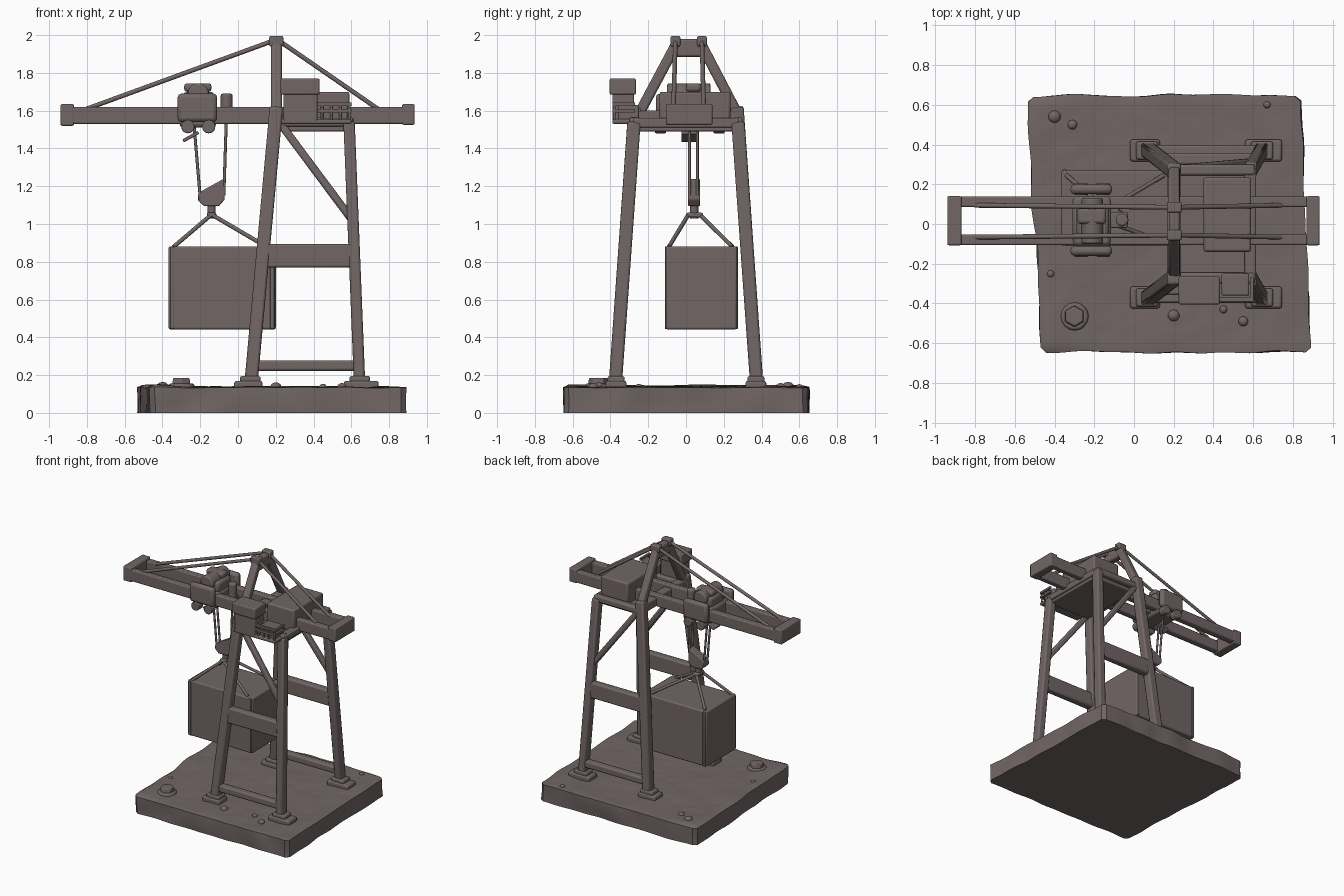
import bpy, bmesh, math
from mathutils import Vector, Matrix, noise

mat = bpy.data.materials.new("weathered brown grey")
mat.diffuse_color = (0.165, 0.132, 0.13, 1)


def finish(name, bm, bevel=0.0):
    bmesh.ops.recalc_face_normals(bm, faces=bm.faces)
    me = bpy.data.meshes.new(name)
    bm.to_mesh(me)
    bm.free()
    ob = bpy.data.objects.new(name, me)
    bpy.context.collection.objects.link(ob)
    me.materials.append(mat)
    if bevel:
        m = ob.modifiers.new("bevel", 'BEVEL')
        m.width, m.segments, m.limit_method = bevel, 2, 'ANGLE'
    bpy.context.view_layer.objects.active = ob
    ob.select_set(True)
    bpy.ops.object.shade_smooth_by_angle(angle=math.radians(35))
    ob.select_set(False)
    return ob


def box(name, x0, x1, y0, y1, z0, z1, bevel=0.008):
    bm = bmesh.new()
    m = Matrix.Translation(((x0 + x1) / 2, (y0 + y1) / 2, (z0 + z1) / 2)) @ \
        Matrix.Diagonal((x1 - x0, y1 - y0, z1 - z0, 1))
    bmesh.ops.create_cube(bm, size=1, matrix=m)
    return finish(name, bm, bevel)


def frame(a, b):
    # matrix whose z runs from a to b, x stays close to the world x (or y)
    d = (b - a).normalized()
    ref = Vector((0, 1, 0)) if abs(d.x) > 0.5 else Vector((1, 0, 0))
    y = d.cross(ref).normalized()
    x = y.cross(d)
    m = Matrix((x, y, d)).transposed().to_4x4()
    m.translation = (a + b) / 2
    return m


def beam(name, a, b, w, t, bevel=0.012):
    a, b = Vector(a), Vector(b)
    bm = bmesh.new()
    bmesh.ops.create_cube(bm, size=1, matrix=frame(a, b) @ Matrix.Diagonal((w, t, (b - a).length, 1)))
    return finish(name, bm, bevel)


def rod(name, a, b, r, r2=None, n=12, bevel=0.0):
    a, b = Vector(a), Vector(b)
    bm = bmesh.new()
    bmesh.ops.create_cone(bm, cap_ends=True, segments=n, radius1=r, radius2=r if r2 is None else r2,
                          depth=(b - a).length, matrix=frame(a, b))
    return finish(name, bm, bevel)


# rough stone base: skewed slab with noisy surface and flat bottom
bm = bmesh.new()
bmesh.ops.create_cube(bm, size=1)
bmesh.ops.bevel(bm, geom=[e for e in bm.edges if max(v.co.z for v in e.verts) > 0], offset=0.02,
                segments=1, affect='EDGES')
bmesh.ops.subdivide_edges(bm, edges=[e for e in bm.edges if e.calc_length() > 0.6], cuts=40, use_grid_fill=True)
for v in bm.verts:
    u, w, h = v.co.x + 0.5, v.co.y + 0.5, v.co.z + 0.5
    left, right = -0.465 - 0.075 * w, 0.89 - 0.05 * w
    p = Vector((left + (right - left) * u, -0.645 + 1.29 * w, h * 0.137))
    edge = min(u, 1 - u, w, 1 - w)
    n = noise.noise(p * 5)
    if edge < 0.03:
        out = Vector((u - 0.5, w - 0.5, 0)).normalized()
        p += out * 0.018 * n
    if h > 0.5:
        p.z += 0.006 * n + (0.006 * noise.noise(p * 17) if edge > 0.03 else 0)
        p.z += 0.012 * max(0, 1 - u / 0.2) * (edge > 0.01)
    v.co = p
finish("stone_base", bm)

# ground details: bolt and pebbles
rod("bolt_flange", (-0.3, -0.465, 0.13), (-0.3, -0.465, 0.155), 0.075, 0.065, 16, 0.006)
rod("bolt_head", (-0.3, -0.465, 0.15), (-0.3, -0.465, 0.185), 0.055, 0.05, 6, 0.006)
for i, (x, y, r) in enumerate([(-0.4, 0.54, 0.033), (-0.31, 0.5, 0.025), (0.55, -0.49, 0.025),
                               (0.67, 0.6, 0.018), (-0.42, -0.25, 0.02), (0.2, -0.46, 0.03), (0.45, -0.43, 0.02)]):
    bm = bmesh.new()
    bmesh.ops.create_icosphere(bm, subdivisions=2, radius=r,
                               matrix=Matrix.Translation((x, y, 0.138)) @ Matrix.Diagonal((1, 1, 0.8, 1)))
    finish(f"pebble_{i}", bm)

# portal frame, mirrored on both sides
for s, side in ((-1, "near"), (1, "far")):
    # feet
    box(f"{side}_boom_foot", -0.02, 0.13, s * 0.37 - 0.055, s * 0.37 + 0.055, 0.12, 0.17, 0.012)
    box(f"{side}_boom_shoe", 0.01, 0.12, s * 0.37 - 0.045, s * 0.37 + 0.045, 0.16, 0.195, 0.01)
    box(f"{side}_rear_foot", 0.56, 0.745, s * 0.37 - 0.055, s * 0.37 + 0.055, 0.12, 0.17, 0.012)
    box(f"{side}_rear_shoe", 0.59, 0.70, s * 0.37 - 0.045, s * 0.37 + 0.045, 0.16, 0.195, 0.01)
    # legs
    beam(f"{side}_boom_leg", (0.07, s * 0.373, 0.17), (0.203, s * 0.27, 1.62), 0.07, 0.07)
    beam(f"{side}_rear_leg", (0.643, s * 0.373, 0.17), (0.588, s * 0.275, 1.54), 0.06, 0.07)
    # ties and diagonal brace
    beam(f"{side}_sill_tie", (0.08, s * 0.367, 0.25), (0.63, s * 0.367, 0.25), 0.06, 0.055)
    beam(f"{side}_middle_tie", (0.14, s * 0.328, 0.832), (0.61, s * 0.328, 0.832), 0.06, 0.125)
    beam(f"{side}_diagonal_brace", (0.225, s * 0.278, 1.53), (0.605, s * 0.312, 1.02), 0.04, 0.042)
    beam(f"{side}_top_tie", (0.2, s * 0.272, 1.54), (0.61, s * 0.272, 1.54), 0.055, 0.05)
    # upper frame leaning in to the apex
    beam(f"{side}_apex_leg", (0.203, 0.012 + s * 0.265, 1.575), (0.203, 0.014 + s * 0.062, 1.96), 0.058, 0.055)
    box(f"{side}_apex_cap", 0.165, 0.24, 0.014 + s * 0.07 - 0.026, 0.014 + s * 0.07 + 0.026, 1.94, 1.995)
    # boom girders
    yb = 0.016 + s * 0.096
    box(f"{side}_boom_girder", -0.9, 0.9, yb - 0.026, yb + 0.026, 1.53, 1.62)
    # stays
    ys = 0.014 + s * 0.08
    rod(f"{side}_front_stay", (0.2, 0.014 + s * 0.07, 1.975), (-0.8, ys, 1.61), 0.012)
    rod(f"{side}_rear_stay", (0.21, 0.014 + s * 0.07, 1.975), (0.74, ys, 1.61), 0.012)

box("apex_crosshead", 0.175, 0.23, -0.08, 0.108, 1.885, 1.98, 0.012)
box("boom_crossbeam", 0.165, 0.235, -0.28, 0.28, 1.53, 1.60)
box("rear_crossbeam", 0.555, 0.615, -0.28, 0.28, 1.51, 1.56)
box("boom_tip_block", -0.94, -0.868, -0.107, 0.14, 1.52, 1.635)
box("boom_rear_block", 0.868, 0.935, -0.107, 0.14, 1.525, 1.635)

# deck, machine house, operator cabin and railing
box("deck", 0.23, 0.6, -0.27, 0.26, 1.49, 1.535)
box("machine_house", 0.35, 0.59, -0.14, 0.235, 1.53, 1.70, 0.012)
box("side_deck", 0.23, 0.6, -0.39, -0.26, 1.53, 1.555)
box("cabin_body", 0.24, 0.42, -0.39, -0.275, 1.54, 1.70)
box("cabin_roof", 0.225, 0.432, -0.405, -0.265, 1.685, 1.77)
for i in range(4):
    x = 0.445 + i * 0.048
    rod(f"rail_post_{i}", (x, -0.38, 1.54), (x, -0.38, 1.635), 0.007)
for z in (1.60, 1.635):
    beam(f"side_rail_{z}", (0.42, -0.38, z), (0.6, -0.38, z), 0.018, 0.018, 0)
    beam(f"end_rail_{z}", (0.592, -0.385, z), (0.592, -0.27, z), 0.018, 0.018, 0)
box("railing_locker", 0.44, 0.58, -0.36, -0.25, 1.55, 1.63)

# trolley
box("trolley_body", -0.31, -0.115, -0.11, 0.14, 1.51, 1.63, 0.02)
box("trolley_hoist_house", -0.29, -0.125, -0.07, 0.10, 1.61, 1.70, 0.02)
rod("trolley_drum", (-0.21, -0.1, 1.69), (-0.21, 0.13, 1.69), 0.055, n=20, bevel=0.01)
box("trolley_top_cap", -0.285, -0.14, 0.0, 0.08, 1.70, 1.745, 0.015)
for s, side in ((-1, "near"), (1, "far")):
    y = 0.02 + s * 0.155
    box(f"{side}_trolley_cheek", -0.32, -0.11, y - 0.025, y + 0.025, 1.54, 1.69, 0.02)
    for x in (-0.265, -0.155):
        rod(f"{side}_trolley_wheel_{x}", (x, y - 0.03, 1.515), (x, y + 0.03, 1.515), 0.035, n=20, bevel=0.006)
rod("trolley_motor", (-0.06, 0.02, 1.57), (-0.06, 0.02, 1.69), 0.032, n=20, bevel=0.01)
box("motor_bracket", -0.12, -0.03, -0.02, 0.06, 1.53, 1.58)
beam("rope_guide", (-0.29, 0.02, 1.44), (-0.21, 0.02, 1.485), 0.09, 0.018, 0.004)

# hoist ropes and hook block
for y, side in ((0.018, "near"), (0.06, "far")):
    rod(f"{side}_left_rope", (-0.235, y, 1.55), (-0.2, y, 1.14), 0.008)
    rod(f"{side}_right_rope", (-0.062, y, 1.55), (-0.075, y, 1.15), 0.008)
bm = bmesh.new()
outline = [(-0.21, 1.165), (-0.075, 1.24), (-0.07, 1.13), (-0.10, 1.095), (-0.18, 1.095), (-0.212, 1.125)]
f = bm.faces.new([bm.verts.new((x, 0.01, z)) for x, z in outline])
r = bmesh.ops.extrude_face_region(bm, geom=[f])
bmesh.ops.translate(bm, vec=(0, 0.065, 0), verts=[v for v in r["geom"] if isinstance(v, bmesh.types.BMVert)])
finish("hook_block", bm, 0.006)
rod("hook_shank", (-0.14, 0.043, 1.03), (-0.14, 0.043, 1.11), 0.022)
box("hook_ring", -0.165, -0.115, 0.0, 0.09, 1.035, 1.06)
for x in (-0.34, 0.15):
    for y in (-0.09, 0.245):
        rod(f"sling_{x}_{y}", (-0.14, 0.043 + math.copysign(0.03, y), 1.05), (x, y, 0.88), 0.011)

# hanging cargo container with shallow panel ribs
box("cargo_container", -0.368, 0.2, -0.108, 0.27, 0.442, 0.882, 0.01)
for x in (-0.36, 0.17):
    box(f"container_post_{x}", x, x + 0.022, -0.112, 0.274, 0.445, 0.88, 0.003)
